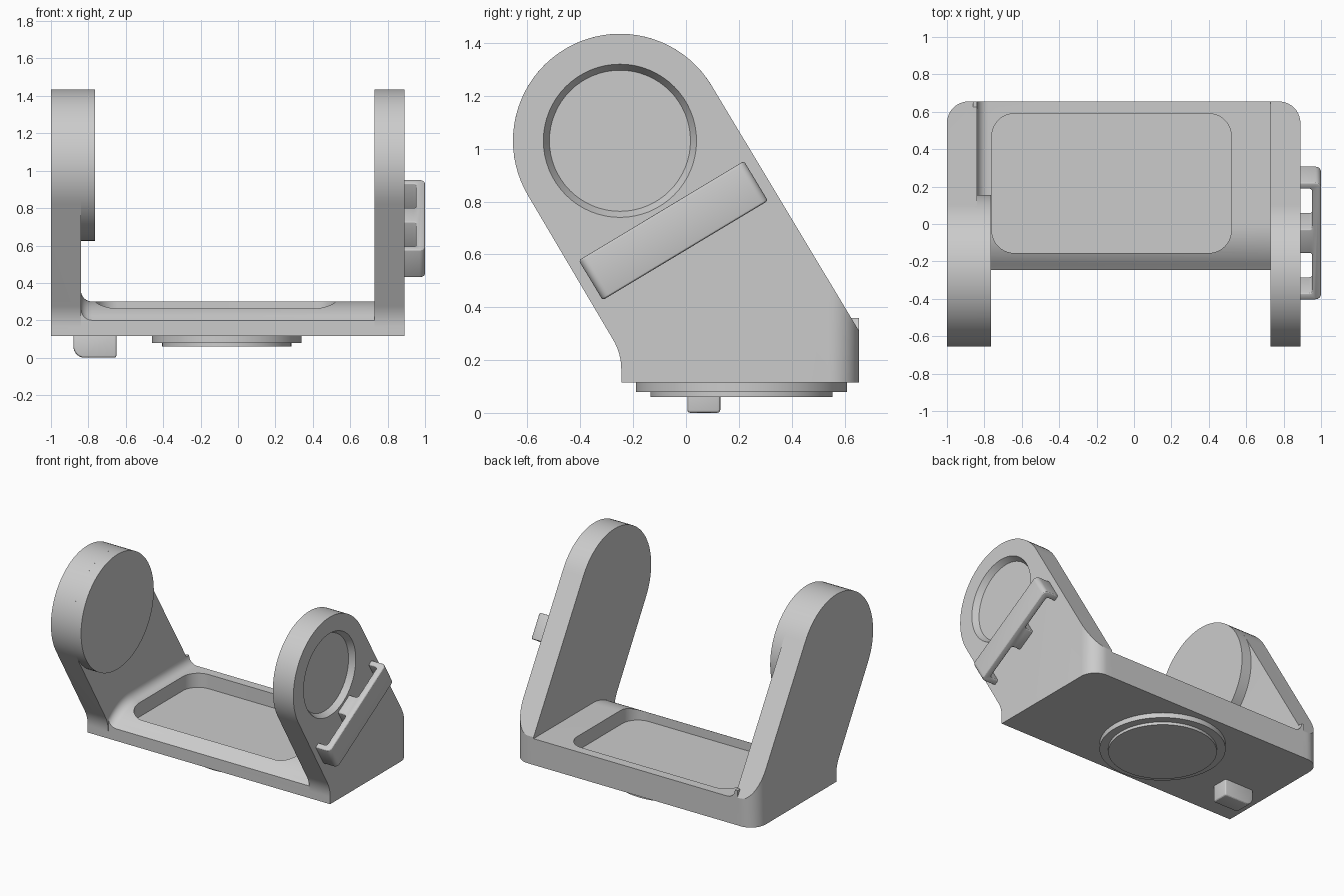
import bpy, bmesh, math
from math import cos, sin, radians

if "Cube" in bpy.data.objects:
    bpy.data.objects.remove(bpy.data.objects["Cube"])

grey = bpy.data.materials.new("mid grey")
grey.use_nodes = True
COLOUR = (0.6, 0.6, 0.6, 1)
grey.diffuse_color = COLOUR
grey.node_tree.nodes["Principled BSDF"].inputs["Base Color"].default_value = COLOUR


def arc(cx, cy, r, a0, a1, n=10):
    return [(cx + r * cos(radians(a0 + (a1 - a0) * i / n)),
             cy + r * sin(radians(a0 + (a1 - a0) * i / n))) for i in range(n + 1)]


def rounded(x0, x1, y0, y1, r):
    return (arc(x1 - r, y1 - r, r, 0, 90) + arc(x0 + r, y1 - r, r, 90, 180)
            + arc(x0 + r, y0 + r, r, 180, 270) + arc(x1 - r, y0 + r, r, 270, 360))


def loft(name, sections):
    """Solid through matching closed outlines."""
    bm = bmesh.new()
    rings = [[bm.verts.new(p) for p in s] for s in sections]
    for a, b in zip(rings, rings[1:]):
        for i in range(len(a)):
            j = (i + 1) % len(a)
            bm.faces.new((a[i], a[j], b[j], b[i]))
    bm.faces.new(rings[0][::-1])
    bm.faces.new(rings[-1])
    bmesh.ops.recalc_face_normals(bm, faces=bm.faces)
    mesh = bpy.data.meshes.new(name)
    bm.to_mesh(mesh)
    bm.free()
    ob = bpy.data.objects.new(name, mesh)
    bpy.context.collection.objects.link(ob)
    mesh.materials.append(grey)
    return ob


def along_x(name, pts, x0, x1):
    return loft(name, [[(x, y, z) for y, z in pts] for x in (x0, x1)])


def along_z(name, pts, z0, z1):
    return loft(name, [[(x, y, z) for x, y in pts] for z in (z0, z1)])


def select(ob):
    bpy.ops.object.select_all(action='DESELECT')
    ob.select_set(True)
    bpy.context.view_layer.objects.active = ob


def apply(ob, mod):
    select(ob)
    bpy.ops.object.modifier_apply(modifier=mod.name)


def combine(ob, other, operation):
    mod = ob.modifiers.new("cut", 'BOOLEAN')
    mod.operation, mod.object, mod.solver = operation, other, 'EXACT'
    apply(ob, mod)
    bpy.data.objects.remove(other)


def bevel(ob, width):
    mod = ob.modifiers.new("bevel", 'BEVEL')
    mod.width, mod.segments, mod.limit_method = width, 3, 'ANGLE'
    mod.angle_limit = radians(50)
    apply(ob, mod)


BASE, FRONT, BACK, FLOOR = 0.115, -0.245, 0.655, 0.30
HUB_Y, HUB_Z, HUB_R, LEAN = -0.25, 1.03, 0.405, 30.7

# Floor plate with a rounded-off front top edge
top = arc(0.0, FLOOR - 0.34, 0.34, 135, 90, 14) + [(BACK, FLOOR)]
body = along_x("cradle_body", [(FRONT, BASE)] + [(FRONT, 0.2)] + top[1:] + [(BACK, BASE)], -0.92, 0.8)

# Fillet where the floor meets the thick-hub arm
curve = arc(-0.78, 0.06, 0.06, 180, 270, 6)
fillet = loft("floor_fillet", [[(x, y, z + h) for x, h in
              [(-0.86, -0.03), (-0.86, 0.06)] + curve + [(-0.78, -0.03)]]
              for y, z in [(FRONT, 0.2)] + top[1:]])
combine(body, fillet, 'UNION')

# Leaning arms with round ends
arm = ([(FRONT, BASE)] + arc(FRONT - 0.218, 0.165, 0.218, 0, LEAN, 8)
       + arc(HUB_Y, HUB_Z, HUB_R, 180 + LEAN, LEAN, 40) + [(BACK, 0.31), (BACK, BASE)])
for x0, x1 in ((-1.0, -0.84), (0.73, 0.89)):
    combine(body, along_x("arm", arm, x0, x1), 'UNION')

# Rounded rear corners, floor pocket and tapered hub recess
plan = [(-1.02, -1), (-1.02, 0), (-1.0, 0)]
plan = [(-1.0, -1)] + arc(-0.885, BACK - 0.115, 0.115, 180, 90) \
    + arc(0.775, BACK - 0.115, 0.115, 90, 0) + [(0.89, -1)]
combine(body, along_z("plan_cutter", plan, -1, 2), 'INTERSECT')
combine(body, along_z("pocket_cutter", rounded(-0.76, 0.52, -0.155, 0.59, 0.12), 0.2, 0.6), 'DIFFERENCE')
recess = loft("recess_cutter", [[(x, y, z) for y, z in arc(HUB_Y, HUB_Z, r, 0, 360, 64)[:-1]]
              for x, r in ((0.85, 0.267), (0.89, 0.29), (0.93, 0.29))])
combine(body, recess, 'DIFFERENCE')

# Round boss on the inside of one arm
boss = along_x("hub_boss", arc(HUB_Y, HUB_Z, HUB_R, 0, 360, 80)[:-1], -0.85, -0.765)

# Stepped disc under the floor
rings = [along_z(name, arc(-0.06, 0.21, r, 0, 360, 64)[:-1], z, BASE + 0.01)
         for name, r, z in (("base_ring", 0.40, 0.08), ("base_pad", 0.345, 0.06))]

# Locating tab under the floor
tab_profile = [(-0.65, BASE + 0.01), (-0.88, BASE + 0.01)] + arc(-0.82, 0.06, 0.06, 180, 270, 8) + [(-0.65, 0.0)]
tab = loft("locating_tab", [[(x, y, z) for x, z in tab_profile] for y in (0.005, 0.13)])
bevel(tab, 0.012)

# Tilted strap loop: outer bar with end legs and a middle leg
L, OUT, IN, ROOT = 0.365, 1.0, 0.952, 0.88
half = [(0, OUT)] + arc(L - 0.03, OUT - 0.03, 0.03, 90, 0, 6) \
    + [(L, ROOT), (L - 0.04, ROOT)] + arc(L - 0.055, IN - 0.015, 0.015, 0, 90, 4) \
    + arc(0.09, IN - 0.015, 0.015, 90, 180, 4) + [(0.075, ROOT)]
outline = half + [(-l, x) for l, x in half[:0:-1]]
c, s = cos(radians(31)), sin(radians(31))
strap = loft("strap_loop", [[(x, -0.048 + l * c - w * s, 0.69 + l * s + w * c) for l, x in outline]
             for w in (-0.088, 0.088)])
bevel(strap, 0.01)

for ob in [body, boss, tab, strap] + rings:
    select(ob)
    bpy.ops.object.shade_smooth_by_angle(angle=radians(28))
